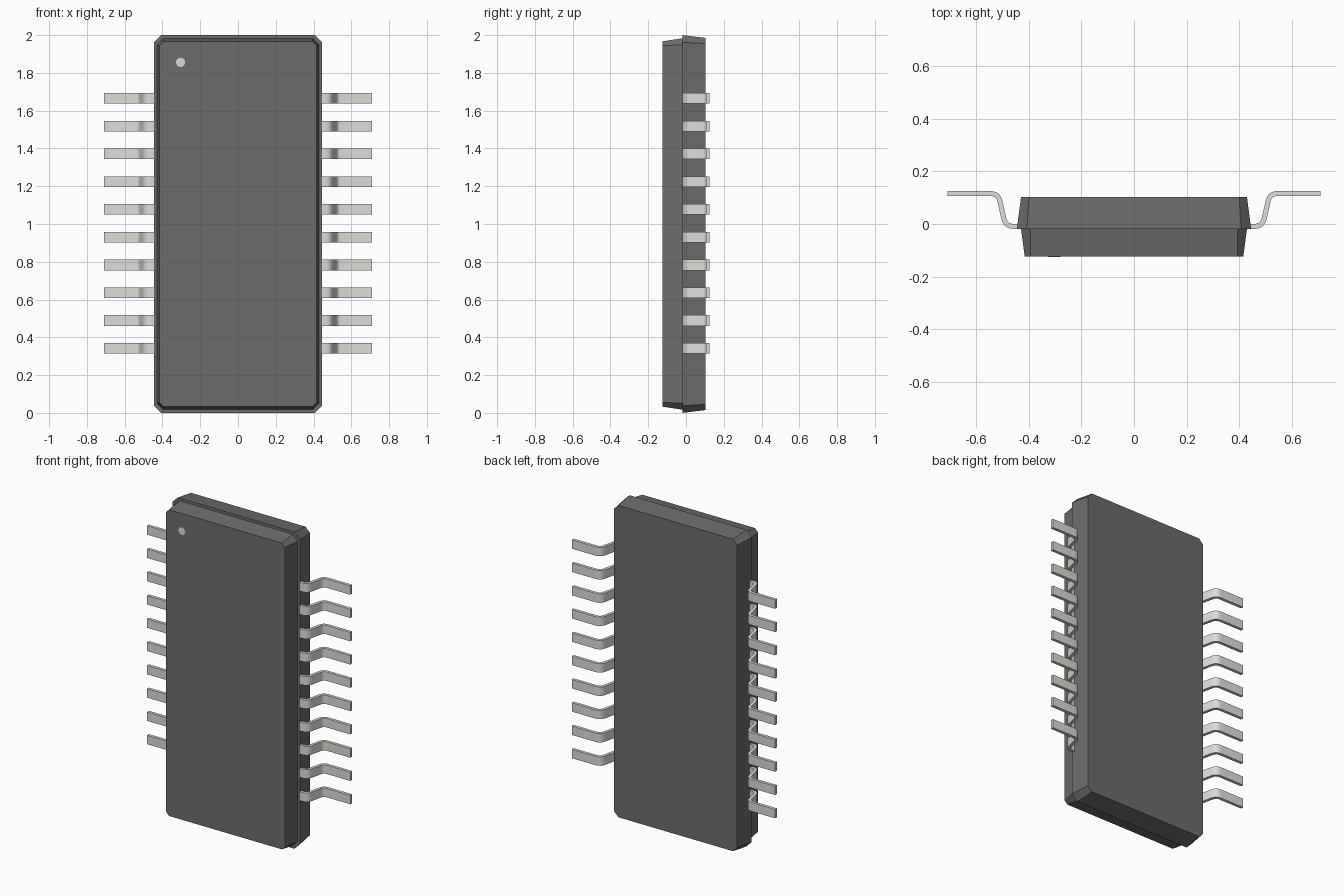
import bpy, bmesh
from math import radians, pi
from mathutils import Vector, Matrix

if "Cube" in bpy.data.objects:
    bpy.data.objects.remove(bpy.data.objects["Cube"])


def material(name, rgb):
    m = bpy.data.materials.new(name)
    m.diffuse_color = (*rgb, 1)
    m.use_nodes = True
    m.node_tree.nodes["Principled BSDF"].inputs["Base Color"].default_value = m.diffuse_color
    return m


DARK = material("dark_plastic", (0.15, 0.15, 0.15))
METAL = material("tin", (0.72, 0.72, 0.69))


def finish(name, bm, mat):
    bmesh.ops.recalc_face_normals(bm, faces=bm.faces)
    me = bpy.data.meshes.new(name)
    bm.to_mesh(me)
    bm.free()
    me.materials.append(mat)
    ob = bpy.data.objects.new(name, me)
    bpy.context.collection.objects.link(ob)
    return ob


def ring(bm, hx, hz, c, y):
    """Rectangle with chamfered corners, centred on z = 1."""
    pts = [(hx, hz - c), (hx - c, hz), (c - hx, hz), (-hx, hz - c),
           (-hx, c - hz), (c - hx, -hz), (hx - c, -hz), (hx, c - hz)]
    return [bm.verts.new((x, y, 1 + z)) for x, z in pts]


def shell(name, a, b):
    """Tapered half of the body between two chamfered rectangles."""
    bm = bmesh.new()
    ra, rb = ring(bm, *a), ring(bm, *b)
    bm.faces.new(ra)
    bm.faces.new(rb)
    for i in range(8):
        j = (i + 1) % 8
        bm.faces.new((ra[i], ra[j], rb[j], rb[i]))
    return finish(name, bm, DARK)


# Body halves: half width, half height, chamfer, y
SEAM = -0.019
shell("back_body", (0.446, 1.0, 0.038, SEAM), (0.430, 0.985, 0.030, 0.103))
shell("front_body", (0.430, 0.983, 0.035, SEAM), (0.416, 0.967, 0.022, -0.1245))

# Orientation dot on the front face
bm = bmesh.new()
bmesh.ops.create_cone(bm, cap_ends=True, segments=32, radius1=0.024, radius2=0.024, depth=0.004,
                      matrix=Matrix.Translation((-0.304, -0.123, 1.856)) @ Matrix.Rotation(pi / 2, 4, 'X'))
finish("pin_one_dot", bm, METAL)


def fillet(p, q, r, d, steps=6):
    """Round corner q of the path p-q-r, starting d away from it."""
    a = q + (p - q).normalized() * d
    b = q + (r - q).normalized() * d
    return [a * (1 - t) ** 2 + q * 2 * t * (1 - t) + b * t * t
            for t in (i / steps for i in range(steps + 1))]


# Gull-wing lead: centre line with two rounded bends
p = [Vector(v) for v in ((0.42, -0.009), (0.489, -0.009), (0.517, 0.116), (0.71, 0.116))]
path = [p[0]] + fillet(p[0], p[1], p[2], 0.03) + fillet(p[1], p[2], p[3], 0.03) + [p[3]]
HALF_T, HALF_H, PITCH, Z0 = 0.0095, 0.028, 0.147, 0.342

bm = bmesh.new()
rings = []
for i, c in enumerate(path):
    t = (path[min(i + 1, len(path) - 1)] - path[max(i - 1, 0)]).normalized()
    n = Vector((-t.y, t.x)) * HALF_T
    rings.append([bm.verts.new((c.x + s * n.x, c.y + s * n.y, Z0 + k * HALF_H))
                  for s, k in ((-1, -1), (1, -1), (1, 1), (-1, 1))])
for r0, r1 in zip(rings, rings[1:]):
    for i in range(4):
        j = (i + 1) % 4
        bm.faces.new((r0[i], r0[j], r1[j], r1[i]))
bm.faces.new(rings[0])
bm.faces.new(rings[-1])
leads = finish("leads", bm, METAL)

# Ten leads per side, mirrored to the left
arr = leads.modifiers.new("row", 'ARRAY')
arr.count = 10
arr.use_relative_offset = False
arr.use_constant_offset = True
arr.constant_offset_displace = (0, 0, PITCH)
leads.modifiers.new("other_side", 'MIRROR').use_axis[0] = True
bpy.context.view_layer.objects.active = leads
leads.select_set(True)
bpy.ops.object.shade_smooth_by_angle(angle=radians(35))
